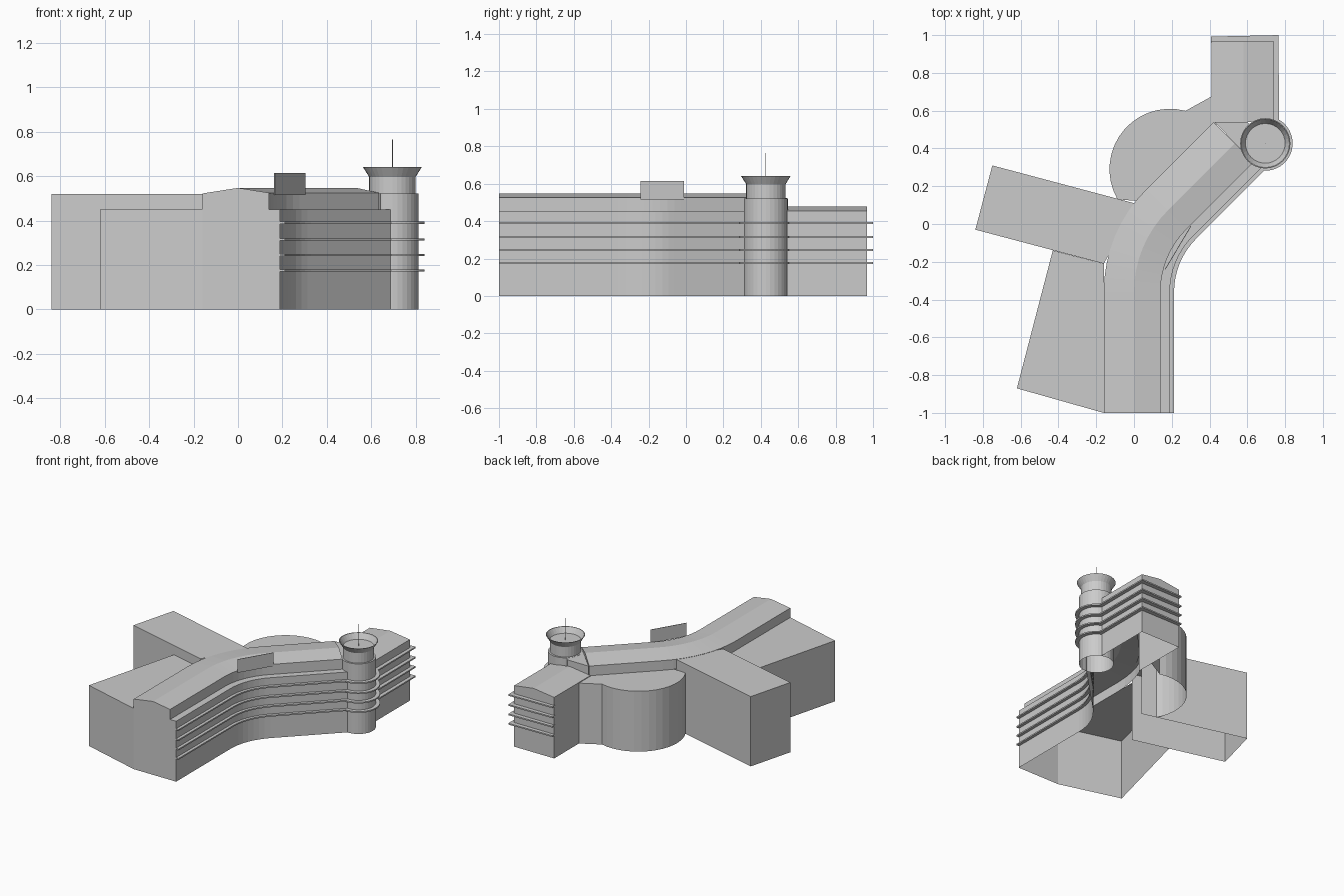
import bpy, bmesh
from math import sin, cos, radians, pi

if "Cube" in bpy.data.objects:
    bpy.data.objects.remove(bpy.data.objects["Cube"])

CX, CY = 0.61, -0.36            # centre of the bend of the main block
TX, TY = 0.695, 0.427           # tower centre
LEDGES = [0.175, 0.245, 0.315, 0.39]


def make(name, verts, faces):
    bm = bmesh.new()
    vs = [bm.verts.new(v) for v in verts]
    for f in faces:
        bm.faces.new([vs[i] for i in f])
    bmesh.ops.remove_doubles(bm, verts=bm.verts, dist=1e-5)
    bmesh.ops.recalc_face_normals(bm, faces=bm.faces)
    me = bpy.data.meshes.new(name)
    bm.to_mesh(me)
    bm.free()
    ob = bpy.data.objects.new(name, me)
    bpy.context.collection.objects.link(ob)
    return ob


def prism(name, poly, z0, z1, walls=None, bottom=False):
    """Extruded outline; only the first `walls` edges get a wall."""
    n = len(poly)
    verts = [(x, y, z0) for x, y in poly] + [(x, y, z1) for x, y in poly]
    faces = [tuple(range(n, 2 * n))]
    if bottom:
        faces.append(tuple(reversed(range(n))))
    for i in range(n if walls is None else walls):
        j = (i + 1) % n
        faces.append((i, j, j + n, i + n))
    return make(name, verts, faces)


def bend_path(x, t, seg=8):
    """Straight run, 45 degree arc, then a diagonal run of (t, t)."""
    r = CX - x
    pts = [(x, -1.0)]
    for i in range(seg + 1):
        a = radians(180 - 45 * i / seg)
        pts.append((CX + r * cos(a), CY + r * sin(a)))
    pts.append((pts[-1][0] + t, pts[-1][1] + t))
    return pts


def sweep(name, profile, t, closed=False, end_cap=False):
    rows = [[(px, py, z) for px, py in bend_path(x, t)] for x, z in profile]
    m, n = len(rows), len(rows[0])
    verts = [v for r in rows for v in r]
    faces = []
    for i in range(m if closed else m - 1):
        k = (i + 1) % m
        for j in range(n - 1):
            faces.append((i * n + j, i * n + j + 1, k * n + j + 1, k * n + j))
    if closed:
        faces.append(tuple(i * n for i in range(m)))
    if end_cap:
        faces.append(tuple(i * n + n - 1 for i in range(m)))
    return make(name, verts, faces)


def lathe(name, prof, a0=0, a1=360, seg=32, closed=False):
    m = len(prof)
    verts, faces = [], []
    for i in range(seg + 1):
        a = radians(a0 + (a1 - a0) * i / seg)
        verts += [(TX + r * cos(a), TY + r * sin(a), z) for r, z in prof]
    for i in range(seg):
        for k in range(m if closed else m - 1):
            l = (k + 1) % m
            f = [i * m + k, i * m + l, (i + 1) * m + l, (i + 1) * m + k]
            if prof[k][0] == 0:
                f = f[:3]
            elif prof[l][0] == 0:
                f = [f[0], f[1], f[3]]
            faces.append(tuple(f))
    return make(name, verts, faces)


# Main block: pitched roof with setback, lower facade wall, south end wall
roof = [(-0.16, 0.45), (-0.16, 0.522), (0, 0.547), (0.14, 0.525), (0.14, 0.45)]
sweep("main_roof", roof, 0.355, end_cap=True)
sweep("main_facade", [(0.14, 0.45), (0.19, 0.45), (0.19, 0)], 0.39)
end = [(-0.16, 0)] + roof[1:] + [(0.19, 0.45), (0.19, 0)]
make("south_wall", [(x, -1, z) for x, z in end], [tuple(range(len(end)))])

# Flat roof joining main block and tower
prism("tower_link", [(0.64, 0.32), (0.70, 0.43), (0.60, 0.54), (0.425, 0.54)],
      0.44, 0.521)

# Wings on the west side
prism("west_wing", [(-0.16, -0.21), (-0.84, -0.03), (-0.75, 0.31),
                    (0.02, 0.105)], 0, 0.52, walls=3)
prism("low_wing", [(-0.43, -0.14), (-0.62, -0.87), (-0.16, -1),
                   (-0.16, -0.21)], 0, 0.452, walls=2)

# Rounded hall behind the bend
arc = [(0.19 + 0.32 * cos(radians(a)), 0.29 + 0.32 * sin(radians(a)))
       for a in range(210, 74, -9)]
hall = arc + [(0.41, 0.675), (0.45, 0.54), (0.05, 0.12)]
prism("round_hall", hall, 0, 0.45, walls=len(arc))

# North block with low gable
gable = [(0.41, 0), (0.41, 0.455), (0.58, 0.477), (0.74, 0.455), (0.74, 0)]
make("north_block",
     [(x, 0.54, z) for x, z in gable] + [(x, 0.967, z) for x, z in gable],
     [(i, i + 1, i + 6, i + 5) for i in range(4)] + [(5, 6, 7, 8, 9)])

# Sun-shade ledges along the facade, around the tower and the north block
for i, z in enumerate(LEDGES):
    a, b = z - 0.005, z + 0.005
    sweep(f"facade_ledge_{i}", [(0.185, a), (0.212, a), (0.212, b), (0.185, b)],
          0.365, closed=True, end_cap=True)
    lathe(f"tower_ledge_{i}", [(0.115, a), (0.145, a), (0.145, b), (0.115, b)],
          -110, 65, 20, closed=True)
    prism(f"north_ledge_{i}", [(0.408, 0.96), (0.735, 0.96), (0.735, 0.53),
                               (0.768, 0.53), (0.765, 1.0), (0.408, 0.992)],
          a, b, bottom=True)

# Tower with flared open cup
lathe("tower", [(0.118, 0), (0.118, 0.522), (0.105, 0.522), (0.105, 0.597),
                (0.133, 0.642), (0.128, 0.642), (0.105, 0.602), (0, 0.602)])
prism("antenna", [(TX + 0.002 * cos(k * pi / 3), TY + 0.002 * sin(k * pi / 3))
                  for k in range(6)], 0.6, 0.765)

# Thin upright panel on the roof edge
prism("roof_panel", [(0.163, -0.24), (0.166, -0.242), (0.303, -0.012),
                     (0.30, -0.01)], 0.515, 0.615, bottom=True)
